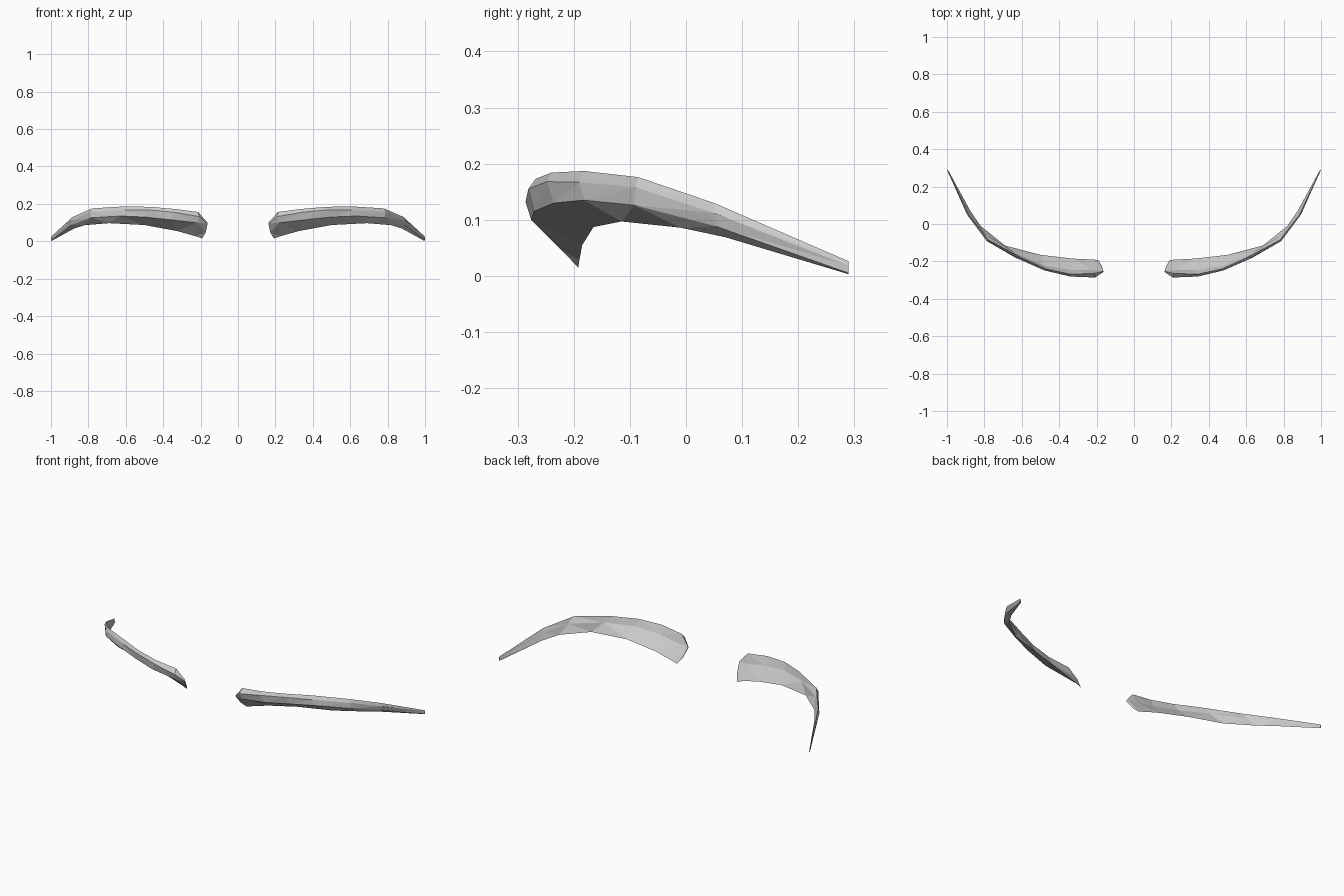
import bpy, bmesh
from mathutils import Vector

# Cross-sections from the inner end to the outer tip:
# back lower edge, top ridge, front upper edge, front lower edge
SECTIONS = [
    [(.192, -.192, .015), (.165, -.253, .102), (.163, -.257, .094), (.173, -.222, .046)],
    [(.230, -.190, .028), (.213, -.264, .157), (.208, -.286, .132), (.220, -.276, .100)],
    [(.326, -.185, .055), (.340, -.268, .173), (.340, -.281, .155), (.360, -.271, .115)],
    [(.500, -.165, .087), (.470, -.240, .184), (.480, -.248, .168), (.500, -.235, .130)],
    [(.690, -.115, .097), (.600, -.182, .187), (.610, -.190, .167), (.630, -.182, .135)],
    [(.820, -.010, .086), (.780, -.085, .176), (.788, -.090, .158), (.786, -.092, .126)],
    [(.875, .070, .069), (.885, .050, .130), (.893, .050, .112), (.890, .055, .088)],
    [(.995, .290, .003), (.998, .290, .026), (1.00, .290, .018), (1.00, .290, .005)],
]


def build_brow(name, side):
    bm = bmesh.new()
    rings = []
    for i, sec in enumerate(SECTIONS):
        pts = [Vector(p) for p in sec]
        # crease on the back face, slightly hollow towards the inner end
        hollow = .012 if 1 <= i <= 3 else 0
        pts.insert(1, pts[0].lerp(pts[1], .6) + Vector((0, -hollow, 0)))
        rings.append([bm.verts.new((p.x * side, p.y, p.z)) for p in pts])
    # skin between sections
    n = len(rings[0])
    for a, b in zip(rings, rings[1:]):
        for k in range(n):
            j = (k + 1) % n
            bm.faces.new((a[k], a[j], b[j], b[k]))
    # end caps
    bm.faces.new(rings[0])
    bm.faces.new(rings[-1])
    bmesh.ops.triangulate(bm, faces=bm.faces[:])
    bmesh.ops.recalc_face_normals(bm, faces=bm.faces[:])
    mesh = bpy.data.meshes.new(name)
    bm.to_mesh(mesh)
    bm.free()
    bpy.context.collection.objects.link(bpy.data.objects.new(name, mesh))


# matching pair
build_brow("right_eyebrow", 1)
build_brow("left_eyebrow", -1)
